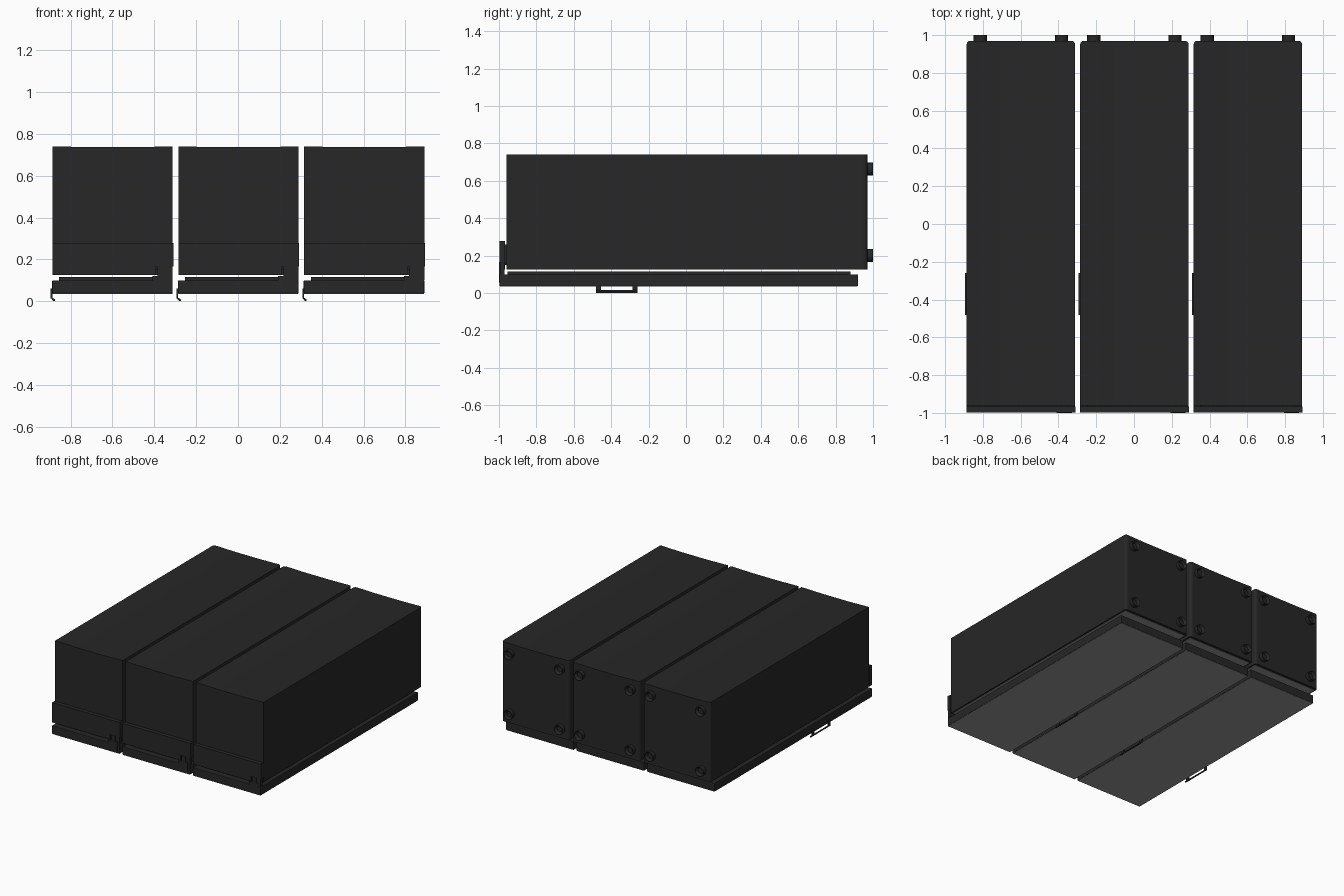
import bpy, bmesh
from math import pi
from mathutils import Matrix

if "Cube" in bpy.data.objects:
    bpy.data.objects.remove(bpy.data.objects["Cube"])


def material(name, v):
    m = bpy.data.materials.new(name)
    m.diffuse_color = (v, v, v, 1)
    m.use_nodes = True
    m.node_tree.nodes["Principled BSDF"].inputs["Base Color"].default_value = m.diffuse_color
    return m


dark = material("dark_metal", 0.02)
under = material("underside_grey", 0.3)


def finish(bm, name, mat=dark, bevel=0):
    bmesh.ops.recalc_face_normals(bm, faces=bm.faces)
    me = bpy.data.meshes.new(name)
    bm.to_mesh(me)
    bm.free()
    me.materials.append(mat)
    ob = bpy.data.objects.new(name, me)
    bpy.context.collection.objects.link(ob)
    if bevel:
        b = ob.modifiers.new("edge", 'BEVEL')
        b.width, b.segments = bevel, 2
    return ob


def box(name, x0, x1, y0, y1, z0, z1, mat=dark, bevel=0):
    bm = bmesh.new()
    bmesh.ops.create_cube(bm, size=1)
    for v in bm.verts:
        v.co = ((x0 if v.co.x < 0 else x1),
                (y0 if v.co.y < 0 else y1),
                (z0 if v.co.z < 0 else z1))
    return finish(bm, name, mat, bevel)


def prism(name, pts, y0, y1, round_back=0):
    # extrude an x-z outline along y
    bm = bmesh.new()
    f = bm.faces.new([bm.verts.new((x, y0, z)) for x, z in pts])
    ext = bmesh.ops.extrude_face_region(bm, geom=[f])
    for v in ext["geom"]:
        if isinstance(v, bmesh.types.BMVert):
            v.co.y = y1
    if round_back:
        edges = [e for e in bm.edges
                 if all(abs(v.co.y - y1) < 1e-5 for v in e.verts)
                 and abs(e.verts[0].co.z - e.verts[1].co.z) > 0.3]
        bmesh.ops.bevel(bm, geom=edges, offset=round_back, segments=4,
                        profile=0.5, affect='EDGES')
    return finish(bm, name)


def foot(name, x, z):
    # short round foot with a recessed centre
    bm = bmesh.new()
    bmesh.ops.create_cone(bm, cap_ends=True, segments=20, radius1=0.035,
                          radius2=0.035, depth=0.04,
                          matrix=Matrix.Translation((x, 0.98, z)) @ Matrix.Rotation(-pi / 2, 4, 'X'))
    bm.faces.ensure_lookup_table()
    cap = max(bm.faces, key=lambda f: f.calc_center_median().y)
    bmesh.ops.inset_region(bm, faces=[cap], thickness=0.013)
    for v in cap.verts:
        v.co.y -= 0.018
    ob = finish(bm, name)
    bpy.context.view_layer.objects.active = ob
    ob.select_set(True)
    bpy.ops.object.shade_smooth_by_angle()
    ob.select_set(False)


for i in range(3):
    c = (i - 1) * 0.601 + 0.002
    n = f"_{i + 1}"

    # main case with a slightly dipped lid
    prism("case" + n, [(c - 0.287, 0.127), (c + 0.287, 0.127), (c + 0.287, 0.74),
                       (c + 0.11, 0.736), (c - 0.11, 0.736), (c - 0.287, 0.74)],
          -0.96, 0.97, 0.02)
    box("case_underside" + n, c - 0.275, c + 0.275, -0.95, 0.95, 0.125, 0.127, under)

    # sliding tray below the case
    box("tray" + n, c - 0.289, c + 0.287, -0.998, 0.92, 0.037, 0.1, dark, 0.004)
    box("tray_underside" + n, c - 0.287, c + 0.285, -0.995, 0.918, 0.035, 0.037, under)
    box("tray_rail" + n, c - 0.255, c + 0.255, -0.955, 0.88, 0.1, 0.116)

    # front panel, notched at its lower right corner
    prism("front_panel" + n, [(c - 0.287, 0.125), (c + 0.207, 0.125), (c + 0.207, 0.165),
                              (c + 0.29, 0.165), (c + 0.29, 0.278), (c - 0.287, 0.278)],
          -0.997, -0.967)
    box("panel_mount" + n, c - 0.25, c + 0.25, -0.968, -0.958, 0.15, 0.26)

    # stepped latch
    prism("latch" + n, [(c + 0.19, 0.055), (c + 0.27, 0.055), (c + 0.27, 0.125),
                        (c + 0.25, 0.125), (c + 0.25, 0.165), (c + 0.215, 0.165),
                        (c + 0.215, 0.12), (c + 0.19, 0.12)], -1.0, -0.975)
    box("latch_bracket" + n, c + 0.25, c + 0.287, -0.995, -0.97, 0.1, 0.165)

    # four round feet on the back
    for sx in (-1, 1):
        for k, z in enumerate((0.2, 0.662)):
            foot(f"back_foot{n}_{sx}_{k}", c + sx * 0.215, z)

    # hooked pull handle under the left edge
    for k, y in enumerate((-0.468, -0.272)):
        box(f"handle_arm{n}_{k}", c - 0.296, c - 0.288, y - 0.013, y + 0.013, 0.012, 0.06)
    prism("handle_bar" + n, [(c - 0.296, 0.016), (c - 0.288, 0.017), (c - 0.275, 0.009),
                             (c - 0.275, 0.0), (c - 0.284, 0.002)], -0.481, -0.259)
